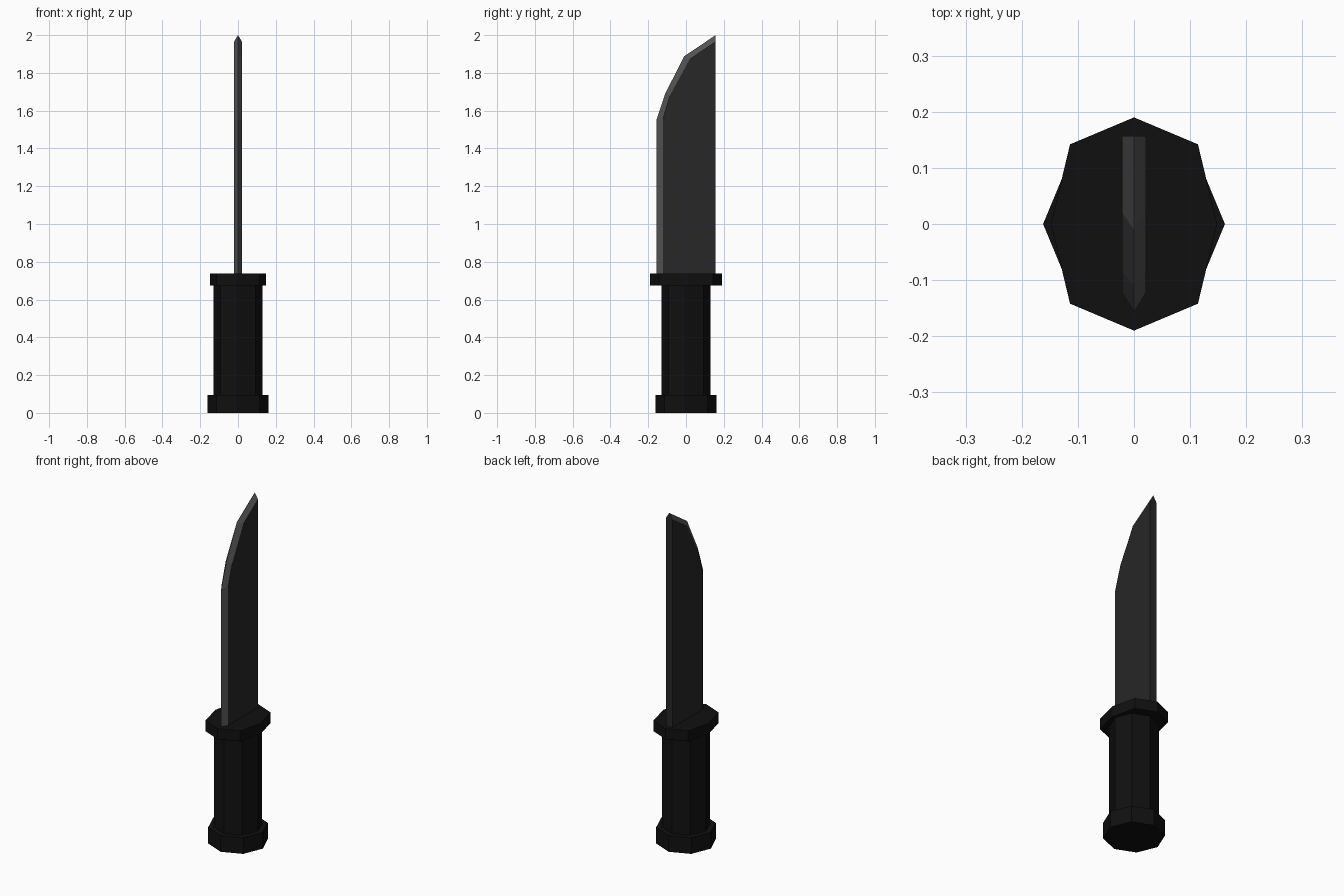
import bpy, bmesh
from math import sin, cos, pi

if "Cube" in bpy.data.objects:
    bpy.data.objects.remove(bpy.data.objects["Cube"])


def material(name, v):
    m = bpy.data.materials.new(name)
    m.diffuse_color = (v, v, v, 1)
    m.use_nodes = True
    m.node_tree.nodes["Principled BSDF"].inputs["Base Color"].default_value = m.diffuse_color
    return m


black = material("black_grip", 0.005)
steel = material("dark_steel", 0.02)
edge = material("ground_edge", 0.085)


def finish(name, bm, mats):
    bmesh.ops.recalc_face_normals(bm, faces=bm.faces)
    me = bpy.data.meshes.new(name)
    bm.to_mesh(me)
    bm.free()
    for m in mats:
        me.materials.append(m)
    ob = bpy.data.objects.new(name, me)
    bpy.context.collection.objects.link(ob)


def prism(name, outline, z0, z1):
    bm = bmesh.new()
    lo = [bm.verts.new((x, y, z0)) for x, y in outline]
    hi = [bm.verts.new((x, y, z1)) for x, y in outline]
    bm.faces.new(lo)
    bm.faces.new(hi)
    n = len(outline)
    for i in range(n):
        j = (i + 1) % n
        bm.faces.new((lo[i], lo[j], hi[j], hi[i]))
    finish(name, bm, [black])


def octagon(r):
    return [(r * cos(i * pi / 4), r * sin(i * pi / 4)) for i in range(8)]


# Handle: pommel, grip and oval guard
prism("pommel", octagon(0.162), 0, 0.096)
prism("grip", octagon(0.131), 0.096, 0.675)
gx, gy, dx, dy = 0.148, 0.19, 0.114, 0.142
prism("guard", [(gx, 0), (dx, dy), (0, gy), (-dx, dy),
                (-gx, 0), (-dx, -dy), (0, -gy), (dx, -dy)], 0.675, 0.737)

# Blade: cutting edge on the centre plane, ground back to two flat cheeks
outer = [(-0.157, 0.73), (-0.157, 1.55), (-0.11, 1.69), (-0.01, 1.888), (0.157, 2.0)]
inner = [(-0.123, 0.73), (-0.123, 1.555), (-0.085, 1.68), (0.02, 1.873), (0.157, 1.965)]
t, back = 0.021, 0.157
bm = bmesh.new()
keen = [bm.verts.new((0, y, z)) for y, z in outer]
sides = []
for x in (-t, t):
    rim = [bm.verts.new((x, y, z)) for y, z in inner]
    heel = bm.verts.new((x, back, 0.73))
    bm.faces.new(rim + [heel])
    for i in range(4):
        f = bm.faces.new((keen[i], keen[i + 1], rim[i + 1], rim[i]))
        f.material_index = 1
    sides.append((rim, heel))
(ra, ha), (rb, hb) = sides
bm.faces.new((ha, ra[-1], keen[-1], rb[-1], hb))   # spine
bm.faces.new((ha, ra[0], keen[0], rb[0], hb))      # base
finish("blade", bm, [steel, edge])
